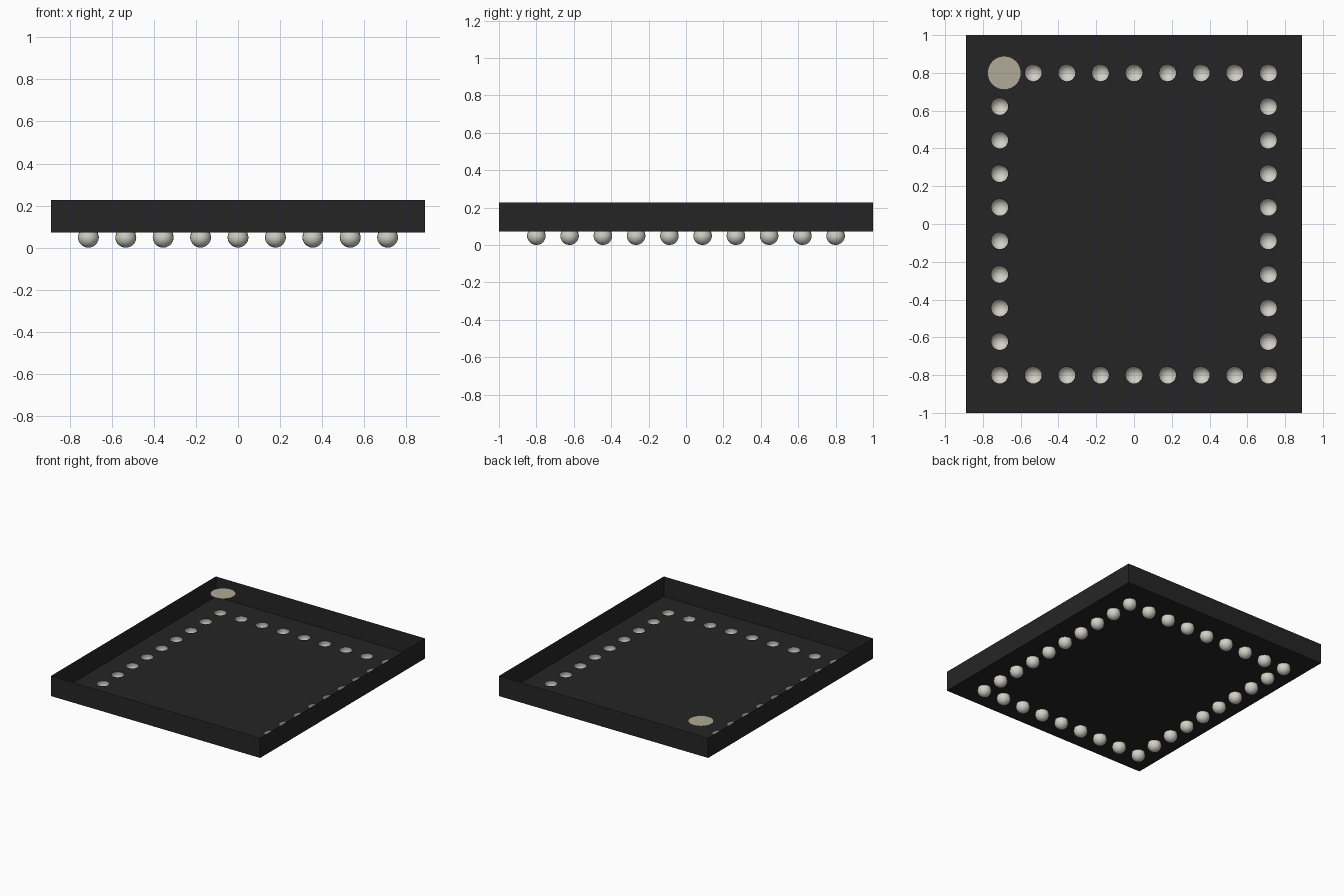
import bpy, bmesh, math

if "Cube" in bpy.data.objects:
    bpy.data.objects.remove(bpy.data.objects["Cube"], do_unlink=True)

HALF_X, HALF_Y = 0.889, 1.0      # package outline
FLOOR_Z, TOP_Z = 0.072, 0.2265   # tray floor and rim
PITCH, BALL_R, SEG = 0.1778, 0.05, 20


def material(name, srgb):
    lin = [((c + 0.055) / 1.055) ** 2.4 for c in srgb]
    m = bpy.data.materials.new(name)
    m.use_nodes = True
    m.diffuse_color = (*lin, 1)
    m.node_tree.nodes["Principled BSDF"].inputs["Base Color"].default_value = (*lin, 1)
    return m


def make_object(name, bm, mat):
    mesh = bpy.data.meshes.new(name)
    bm.to_mesh(mesh)
    bm.free()
    mesh.materials.append(mat)
    ob = bpy.data.objects.new(name, mesh)
    bpy.context.collection.objects.link(ob)
    return ob


def ring(bm, x, y, z, r, n=SEG):
    return [bm.verts.new((x + r * math.cos(2 * math.pi * i / n),
                          y + r * math.sin(2 * math.pi * i / n), z)) for i in range(n)]


def loop_edges(bm, verts):
    return [bm.edges.new((a, b)) for a, b in zip(verts, verts[1:] + verts[:1])]


black = material("body black", (0.148, 0.145, 0.145))
metal = material("solder metal", (0.824, 0.820, 0.781))
tan = material("marker tan", (0.691, 0.664, 0.598))

# Solder ball positions: the border of a 9 by 10 grid
spots = [((i - 4) * PITCH, (j - 4.5) * PITCH)
         for i in range(9) for j in range(10) if i in (0, 8) or j in (0, 9)]
hole_r = math.sqrt(BALL_R ** 2 - (FLOOR_Z - BALL_R) ** 2)

# Open-topped body: floor with a round hole over every ball, thin walls
bm = bmesh.new()
corners = [bm.verts.new((sx * HALF_X, sy * HALF_Y, FLOOR_Z))
           for sx, sy in ((-1, -1), (1, -1), (1, 1), (-1, 1))]
rim = [bm.verts.new((v.co.x, v.co.y, TOP_Z)) for v in corners]
edges = loop_edges(bm, corners)
for x, y in spots:
    edges += loop_edges(bm, ring(bm, x, y, FLOOR_Z, hole_r))
bmesh.ops.triangle_fill(bm, use_beauty=True, edges=edges, normal=(0, 0, -1))
for f in bm.faces:
    if f.normal.z > 0:
        f.normal_flip()
for i in range(4):
    j = (i + 1) % 4
    bm.faces.new((corners[i], corners[j], rim[j], rim[i]))
make_object("package_body", bm, black)

# Solder balls: spheres cut open where they meet the floor
bm = bmesh.new()
cut = math.asin((FLOOR_Z - BALL_R) / BALL_R)
angles = [cut, 0.0] + [-math.pi / 2 * k / 5 for k in range(1, 5)]
for x, y in spots:
    rings = [ring(bm, x, y, BALL_R + BALL_R * math.sin(a), BALL_R * math.cos(a)) for a in angles]
    for up, low in zip(rings, rings[1:]):
        for i in range(SEG):
            j = (i + 1) % SEG
            bm.faces.new((low[i], low[j], up[j], up[i]))
    tip = bm.verts.new((x, y, 0))
    for i in range(SEG):
        bm.faces.new((tip, rings[-1][(i + 1) % SEG], rings[-1][i]))
for f in bm.faces:
    f.smooth = True
make_object("solder_balls", bm, metal)

# Round corner marker, level with the rim
bm = bmesh.new()
bm.faces.new(ring(bm, -0.687, 0.80, TOP_Z, 0.089, 40))
make_object("corner_marker", bm, tan)
